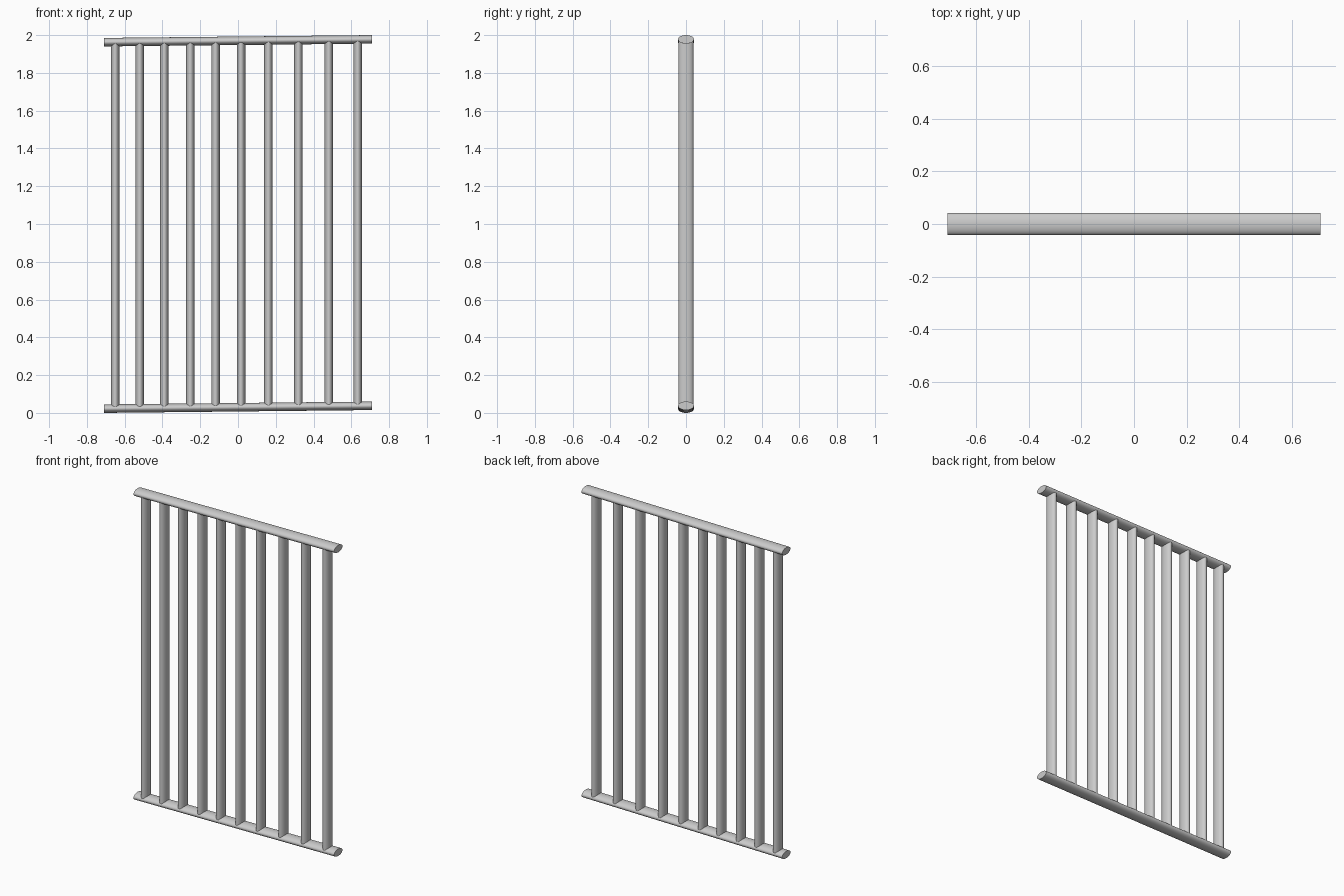
import bpy
from mathutils import Vector

if "Cube" in bpy.data.objects:
    bpy.data.objects.remove(bpy.data.objects["Cube"])

HALF_X, SLOPE = 0.709, 0.015 / 1.418


def elliptic_bar(name, start, end, wide_y, thick):
    """Capped elliptical bar between two points in the XZ plane."""
    a, b = Vector(start), Vector(end)
    d = b - a
    bpy.ops.mesh.primitive_cylinder_add(vertices=48, radius=1, depth=d.length,
                                        location=(a + b) / 2)
    ob = bpy.context.object
    ob.name = name
    ob.scale = (thick, wide_y, 1)
    ob.rotation_mode = 'QUATERNION'
    # turn about Y only, so the wide axis stays along Y
    ob.rotation_quaternion = Vector((0, 0, 1)).rotation_difference(d)
    bpy.ops.object.transform_apply(location=False, rotation=True, scale=True)
    bpy.ops.object.shade_smooth_by_angle()
    return ob


def rail_z(base, x):
    return base + SLOPE * x


# Gently sloping rails
LOW, HIGH = 0.030, 1.970
for name, base in (("bottom_rail", LOW), ("top_rail", HIGH)):
    elliptic_bar(name, (-HALF_X, 0, rail_z(base, -HALF_X)),
                 (HALF_X, 0, rail_z(base, HALF_X)), 0.042, 0.0225)

# Unevenly spaced upright bars
for i, x in enumerate((-0.65, -0.52, -0.39, -0.252, -0.119,
                       0.016, 0.161, 0.32, 0.481, 0.634)):
    elliptic_bar(f"upright_bar_{i + 1}", (x, 0, rail_z(LOW, x)),
                 (x, 0, rail_z(HIGH, x)), 0.039, 0.0225)
